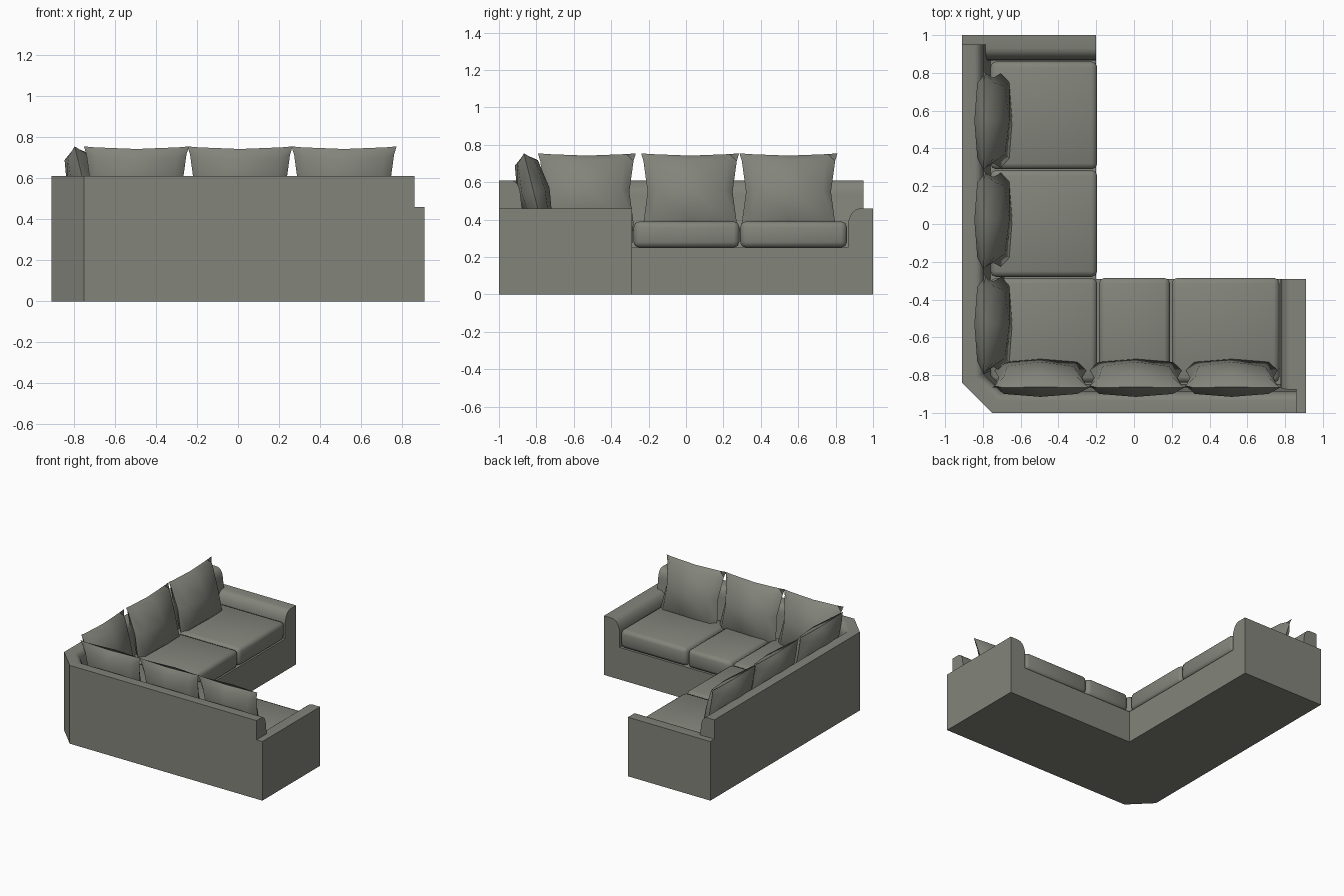
import bpy, bmesh, math
from mathutils import Matrix, Vector

if "Cube" in bpy.data.objects:
    bpy.data.objects.remove(bpy.data.objects["Cube"])

fabric = bpy.data.materials.new("grey_green_fabric")
fabric.diffuse_color = (0.225, 0.232, 0.198, 1)
fabric.use_nodes = True
fabric.node_tree.nodes["Principled BSDF"].inputs["Base Color"].default_value = fabric.diffuse_color


def finish(name, bm, angle=40):
    bmesh.ops.recalc_face_normals(bm, faces=bm.faces)
    me = bpy.data.meshes.new(name)
    bm.to_mesh(me)
    bm.free()
    me.materials.append(fabric)
    ob = bpy.data.objects.new(name, me)
    bpy.context.collection.objects.link(ob)
    bpy.ops.object.select_all(action='DESELECT')
    ob.select_set(True)
    bpy.context.view_layer.objects.active = ob
    bpy.ops.object.shade_smooth_by_angle(angle=math.radians(angle))
    return ob


def loft(name, rings):
    """Join matching closed rings of points and cap both ends."""
    bm = bmesh.new()
    rows = [[bm.verts.new(p) for p in r] for r in rings]
    n = len(rows[0])
    for a, b in zip(rows, rows[1:]):
        for i in range(n):
            j = (i + 1) % n
            bm.faces.new((a[i], a[j], b[j], b[i]))
    bm.faces.new(rows[0])
    bm.faces.new(rows[-1])
    return finish(name, bm)


def rounded_top(inner, outer_depth, z0, z1, r, rz):
    """Upholstered profile as (depth, height): square outside, rounded inner top."""
    pts = [(0, z0), (0, z1)]
    for i in range(6):
        a = math.pi / 2 * (1 - i / 5)
        pts.append((outer_depth - r + r * math.cos(a), z1 - rz + rz * math.sin(a)))
    return pts + [(inner, z0)]


# L-shaped base with cut corner
plan = [(-.91, 1), (-.91, -.84), (-.75, -1), (.91, -1), (.91, -.29), (-.2, -.29), (-.2, 1)]
loft("base", [[(x, y, z) for x, y in plan] for z in (0, .25)])

# Back wall swept round the corner
prof = rounded_top(.15, .115, .25, .61, .05, .08)
k = math.tan(math.pi / 8)
loft("back_wall", [
    [(-.91 + d, .95, z) for d, z in prof],
    [(-.91 + d, -.84 + d * k, z) for d, z in prof],
    [(-.75 + d * k, -1 + d, z) for d, z in prof],
    [(.86, -1 + d, z) for d, z in prof]])

# Two arms
arm = rounded_top(.135, .135, .25, .46, .065, .10)
loft("left_arm", [[(x, 1 - d, z) for d, z in arm] for x in (-.91, -.2)])
loft("right_arm", [[(.91 - d, y, z) for d, z in arm] for y in (-1, -.29)])


# Seat cushions
def seat(name, x0, x1, y0, y1, z0=.25, z1=.39):
    bm = bmesh.new()
    bmesh.ops.create_cube(bm, size=1)
    for v in bm.verts:
        v.co = Vector(((x0 + x1) / 2 + v.co.x * (x1 - x0),
                       (y0 + y1) / 2 + v.co.y * (y1 - y0),
                       (z0 + z1) / 2 + v.co.z * (z1 - z0)))
    bmesh.ops.bevel(bm, geom=bm.edges[:], offset=.03, segments=2, profile=.5, affect='EDGES')
    finish(name, bm, 50)


seat("seat_cushion_left_end", -.76, -.195, .29, .86)
seat("seat_cushion_left_middle", -.76, -.195, -.28, .285)
seat("seat_cushion_corner", -.76, -.195, -.84, -.285)
seat("seat_cushion_front_middle", -.185, .19, -.84, -.285)
seat("seat_cushion_front_end", .2, .77, -.84, -.285)


# Pinched back pillows, leaning on the wall
def pillow(name, loc, turn, half_w, half_h=.213, thick=.088, lean=14):
    steps = [-1, -.8, 0, .8, 1]
    puff = {0: 1, .8: .72, 1: 0}
    bm = bmesh.new()
    m = (Matrix.Translation(loc) @ Matrix.Rotation(turn, 4, 'Z')
         @ Matrix.Rotation(math.radians(lean), 4, 'X'))
    for side in (-1, 1):
        grid = [[bm.verts.new(m @ Vector((
            u * (half_w - .035 * (1 - v * v)),
            side * thick * puff[abs(u)] * puff[abs(v)],
            v * (half_h - .013 * (1 - u * u))))) for u in steps] for v in steps]
        for j in range(4):
            for i in range(4):
                bm.faces.new((grid[j][i], grid[j][i + 1], grid[j + 1][i + 1], grid[j + 1][i]))
    bmesh.ops.remove_doubles(bm, verts=bm.verts, dist=.0005)
    finish(name, bm, 50)


for i, x in enumerate((-.495, .01, .517)):
    pillow("front_pillow_%d" % (i + 1), (x, -.815, .548), 0, .256)
for i, y in enumerate((-.53, .022, .548)):
    pillow("left_pillow_%d" % (i + 1), (-.745, y, .548), -math.pi / 2, .262)
